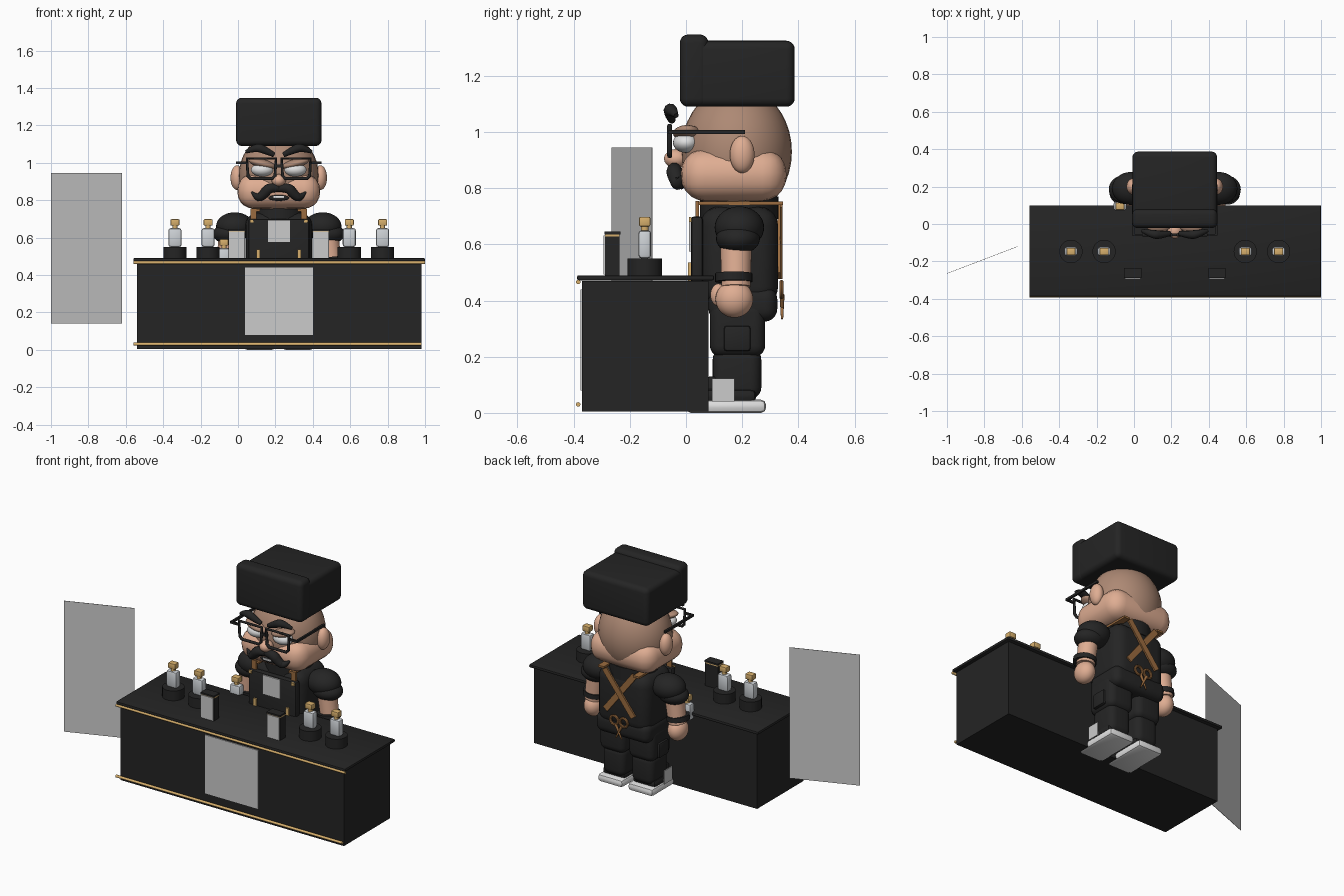
import bpy, math
from mathutils import Vector

if "Cube" in bpy.data.objects:
    bpy.data.objects.remove(bpy.data.objects["Cube"])


def material(name, r, g, b):
    m = bpy.data.materials.new(name)
    m.use_nodes = True
    m.diffuse_color = (r, g, b, 1)
    m.node_tree.nodes["Principled BSDF"].inputs["Base Color"].default_value = (r, g, b, 1)
    return m


black = material("black", .018, .018, .018)
gold = material("gold", .68, .43, .15)
skin = material("skin", .74, .42, .29)
shade = material("shaded skin", .42, .25, .175)
leather = material("leather brown", .33, .15, .05)
grey = material("sign grey", .6, .6, .6)
white = material("white", .75, .75, .75)
glass = material("pale glass", .62, .65, .68)
CX = .218  # centre line of the figure


def finish(name, mat):
    o = bpy.context.object
    o.name = name
    o.data.materials.append(mat)
    bpy.ops.object.transform_apply(location=False, rotation=True, scale=True)
    bpy.ops.object.shade_smooth_by_angle(angle=math.radians(40))
    return o


def box(name, x, y, z, mat, bevel=0, rot=(0, 0, 0)):
    c = [(a + b) / 2 for a, b in (x, y, z)]
    bpy.ops.mesh.primitive_cube_add(size=1, location=c)
    o = bpy.context.object
    o.scale = [b - a for a, b in (x, y, z)]
    bpy.ops.object.transform_apply(location=False, rotation=False, scale=True)
    if bevel:
        m = o.modifiers.new("round", 'BEVEL')
        m.width, m.segments = bevel, 5 if bevel > .02 else 2
        bpy.ops.object.modifier_apply(modifier="round")
    o.rotation_euler = rot
    return finish(name, mat)


def ball(name, c, r, mat, rot=(0, 0, 0)):
    bpy.ops.mesh.primitive_uv_sphere_add(segments=32, ring_count=20, location=c, rotation=rot)
    bpy.context.object.scale = r
    return finish(name, mat)


def rod(name, a, b, r, mat, r2=None):
    a, b = Vector(a), Vector(b)
    bpy.ops.mesh.primitive_cone_add(vertices=32, radius1=r, radius2=r if r2 is None else r2,
                                    depth=(b - a).length, location=(a + b) / 2)
    bpy.context.object.rotation_euler = (b - a).to_track_quat('Z', 'Y').to_euler()
    return finish(name, mat)


def tube(name, pts, depth, mat, radii=None, closed=False, smooth=True):
    c = bpy.data.curves.new(name, 'CURVE')
    c.dimensions, c.bevel_depth, c.bevel_resolution = '3D', depth, 3
    c.use_fill_caps = True
    s = c.splines.new('NURBS' if smooth else 'POLY')
    s.points.add(len(pts) - 1)
    for i, p in enumerate(pts):
        s.points[i].co = (*p, 1)
        s.points[i].radius = radii[i] if radii else 1
    s.use_cyclic_u = closed
    if smooth:
        s.use_endpoint_u, s.order_u, s.resolution_u = True, 3, 8
    o = bpy.data.objects.new(name, c)
    bpy.context.collection.objects.link(o)
    bpy.ops.object.select_all(action='DESELECT')
    o.select_set(True)
    bpy.context.view_layer.objects.active = o
    bpy.ops.object.convert(target='MESH')
    return finish(name, mat)


def bottle(name, x, y, z):
    box(name + "_body", (x - .035, x + .035), (y - .023, y + .023), (z, z + .1), glass, .012)
    rod(name + "_neck", (x, y, z + .098), (x, y, z + .118), .014, gold)
    box(name + "_cap", (x - .024, x + .024), (y - .02, y + .02), (z + .114, z + .148), gold, .005)


# Counter with gold trim and signs
box("counter_body", (-.54, .98), (-.37, .08), (.005, .47), black)
box("counter_top", (-.56, 1), (-.388, .1), (.472, .49), black, .006)
rod("upper_trim", (-.56, -.384, .466), (1, -.384, .466), .008, gold)
rod("lower_trim", (-.56, -.384, .03), (.98, -.384, .03), .008, gold)
box("counter_sign", (.037, .4), (-.376, -.369), (.08, .44), grey)
box("side_panel", (-1.013, -.607), (-.193, -.191), (.14, .945), grey,
    rot=(0, 0, math.atan2(.145, .38)))

# Display stands, bottles and card boxes
for i, x in enumerate((-.337, -.16, .595, .773)):
    rod(f"stand_{i}", (x, -.147, .489), (x, -.147, .55), .062, black)
    bottle(f"bottle_{i}", x, -.147, .55)
for i, x in enumerate((-.007, .443)):
    box(f"card_box_{i}", (x - .044, x + .044), (-.288, -.236), (.489, .628), black)
    box(f"card_box_band_{i}", (x - .044, x + .044), (-.288, -.236), (.628, .635), gold)
    box(f"card_box_lid_{i}", (x - .046, x + .046), (-.29, -.234), (.635, .645), black)
    box(f"card_box_sign_{i}", (x - .042, x + .042), (-.293, -.287), (.492, .632), grey)
bottle("held_bottle", -.075, .095, .443)

# Torso, apron and hips
box("torso", (.04, .396), (.05, .328), (.38, .735), black, .07)
rod("collar", (CX, .19, .69), (CX, .19, .77), .14, black)
box("apron", (.055, .381), (.018, .06), (.33, .7), black, .012)
box("apron_patch", (.16, .277), (.011, .019), (.575, .693), grey)
box("hips", (.035, .401), (.08, .325), (.325, .45), black, .045)

# Head and hat
ball("head", (CX, .18, .93), (.214, .197, .235), shade)
box("jowl", (-.003, .439), (-.018, .357), (.755, .94), skin, .085)
ball("nose", (CX, -.035, .905), (.038, .043, .034), skin)
box("hat", (-.008, .444), (.0, .387), (1.09, 1.325), black, .03)
box("hat_front_flap", (-.01, .446), (-.022, .08), (1.09, 1.347), black, .03)
ball("mouth", (CX, -.016, .812), (.055, .012, .016), black)
box("teeth", (CX - .028, CX + .028), (-.031, -.024), (.812, .822), white, .002)
box("glasses_bridge", (CX - .025, CX + .025), (-.064, -.052), (.975, .99), black)

# Crossing points of the back straps and the shears hanging below them
for s in (-1, 1):
    side = "left" if s > 0 else "right"

    def X(d):
        return CX + s * d

    def span(a, b):
        return tuple(sorted((X(a), X(b))))

    # Face
    ball(side + "_ear", (X(.222), .2, .92), (.036, .044, .066), skin)
    ball(side + "_eye", (X(.088), .0, .962), (.06, .046, .036), white)
    ball(side + "_eyelid", (X(.088), .004, .995), (.075, .05, .024), shade, (0, -s * .25, 0))
    tube(side + "_eyebrow", [(X(.025), -.05, 1.042), (X(.075), -.058, 1.068), (X(.12), -.055, 1.085),
                             (X(.175), -.035, 1.058)], .022, black, (.6, 1, 1.1, .4))
    tube(side + "_moustache", [(X(-.01), -.035, .862), (X(.05), -.045, .872), (X(.08), -.035, .83),
                               (X(.115), -.025, .808), (X(.145), -.015, .845)],
         .027, black, (.7, 1.1, 1, .8, .15))
    # Spectacles
    tube(side + "_lens_frame", [(X(.02), -.058, .93), (X(.035), -.058, .915), (X(.15), -.058, .915),
                                (X(.165), -.058, .93), (X(.17), -.058, 1.023), (X(.015), -.058, 1.023)],
         .009, black, closed=True, smooth=False)
    box(side + "_hinge", span(.165, .226), (-.063, -.053), (.993, 1.007), black)
    box(side + "_temple", span(.216, .228), (-.062, .21), (.993, 1.007), black)

    # Arm
    ball(side + "_shoulder", (X(.235), .19, .66), (.1, .088, .075), black)
    ball(side + "_sleeve", (X(.263), .185, .62), (.09, .078, .055), black)
    rod(side + "_forearm", (X(.285), .178, .45), (X(.265), .178, .6), .052, skin, .056)
    rod(side + "_cuff", (X(.284), .17, .467), (X(.281), .17, .497), .066, black)
    ball(side + "_hand", (X(.285), .172, .405), (.055, .067, .066), skin)
    ball(side + "_thumb", (X(.25), .115, .42), (.024, .028, .04), skin)

    # Leg, side pocket and shoe
    box(side + "_thigh", span(.012, .185), (.085, .282), (.2, .4), black, .04)
    box(side + "_shin", span(.022, .172), (.095, .268), (.05, .23), black, .04)
    box(side + "_pocket", span(.17, .198), (.135, .23), (.22, .31), black, .01)
    box(side + "_shoe_sole", span(.018, .188), (.0, .285), (.0, .047), white, .018)
    box(side + "_shoe_upper", span(.026, .18), (.01, .25), (.035, .085), black, .02)
    box(side + "_shoe_tongue", span(.045, .16), (.075, .11), (.05, .13), black, .01)
    box(side + "_ankle_tag", span(.186, .192), (.092, .172), (.04, .123), grey)

    # Straps over the shoulder and across the back
    box(side + "_front_strap", span(.118, .15), (.034, .046), (.66, .755), leather)
    box(side + "_shoulder_strap", span(.1, .14), (.035, .345), (.74, .752), leather)
    box(side + "_back_strap", (CX - .018, CX + .018), (.33 + s * .004, .34 + s * .004), (.455, .775),
        leather, rot=(0, s * .66, 0))
    box(side + "_apron_buckle", span(.135, .155), (.01, .02), (.68, .697), gold)
    box(side + "_apron_clip", span(.1, .12), (.008, .019), (.44, .535), gold)

    # Shears
    bpy.ops.mesh.primitive_torus_add(location=(X(.032), .34, .44), rotation=(math.pi / 2, 0, 0),
                                     major_radius=.026, minor_radius=.008,
                                     major_segments=24, minor_segments=8)
    finish(side + "_shears_ring", leather)
    rod(side + "_shears_blade", (X(.022), .342, .42), (X(-.02), .342, .335), .009, leather, .004)
